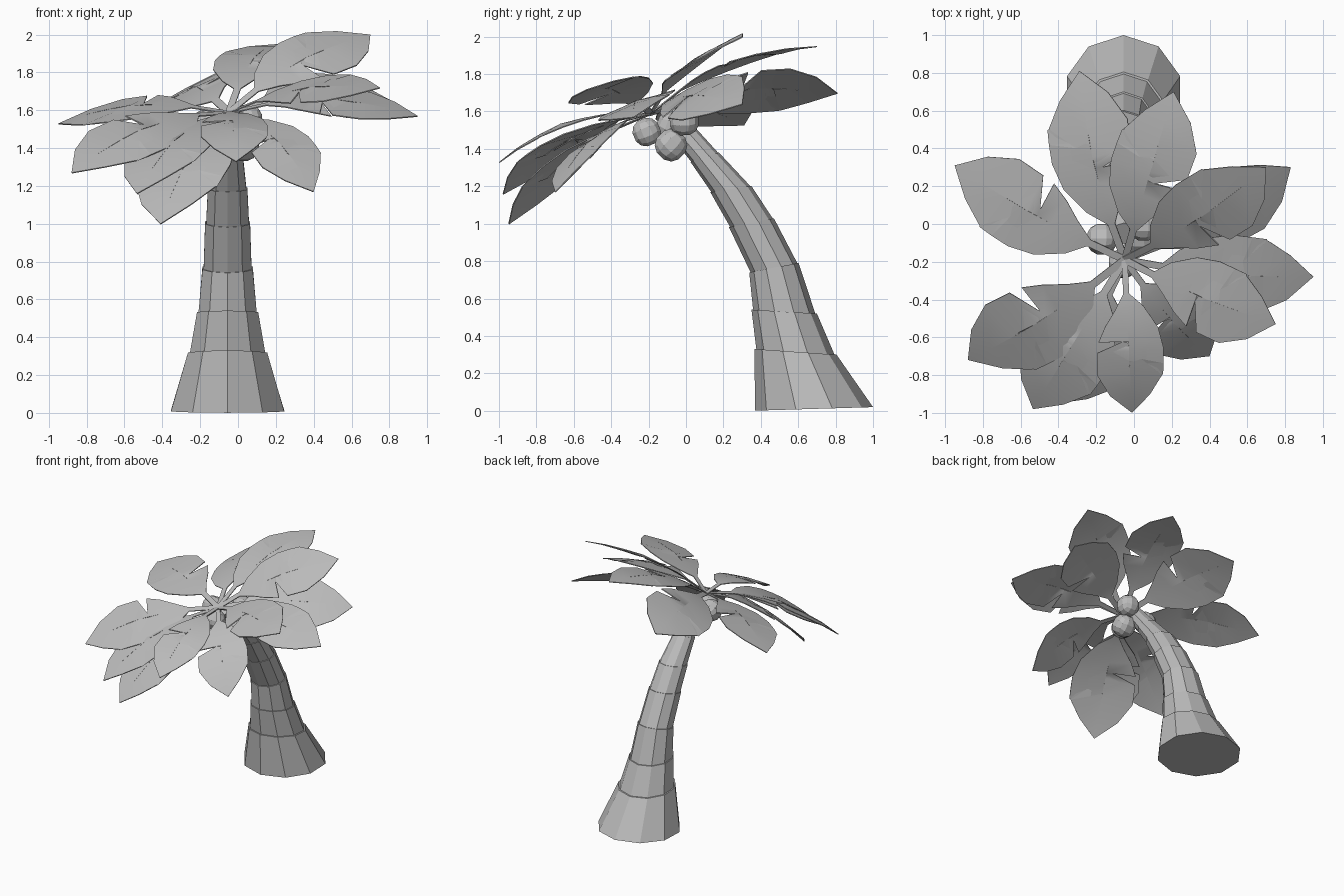
import bpy, bmesh, math
from mathutils import Vector, Matrix

if "Cube" in bpy.data.objects:
    bpy.data.objects.remove(bpy.data.objects["Cube"])

grey = bpy.data.materials.new("plain grey")
grey.use_nodes = True
grey.diffuse_color = (0.5, 0.5, 0.5, 1)
grey.node_tree.nodes["Principled BSDF"].inputs["Base Color"].default_value = (0.5, 0.5, 0.5, 1)


def finish(bm, name, angle=None):
    bmesh.ops.recalc_face_normals(bm, faces=bm.faces)
    mesh = bpy.data.meshes.new(name)
    bm.to_mesh(mesh)
    bm.free()
    mesh.materials.append(grey)
    obj = bpy.data.objects.new(name, mesh)
    bpy.context.collection.objects.link(obj)
    if angle:
        bpy.ops.object.select_all(action="DESELECT")
        obj.select_set(True)
        bpy.context.view_layer.objects.active = obj
        bpy.ops.object.shade_smooth_by_angle(angle=math.radians(angle))


# Trunk: ten-sided rings along a bend (y, z, half width, half depth, slope)
SIDES = 10
RINGS = [
    (0.685, 0.01, 0.315, 0.315, 0.03),
    (0.585, 0.315, 0.22, 0.22, -0.07),
    (0.525, 0.53, 0.17, 0.175, -0.06),
    (0.47, 0.765, 0.14, 0.132, 0.19),
    (0.35, 1.005, 0.125, 0.12, 0.2),
    (0.24, 1.185, 0.11, 0.11, 0.15),
    (0.10, 1.355, 0.085, 0.075, 0.35),
    (-0.05, 1.53, 0.06, 0.055, 0.6),
]


def trunk_ring(bm, ring, scale):
    y, z, half_w, half_d, slope = ring
    verts = []
    for i in range(SIDES):
        a = math.tau * i / SIDES + math.pi / 2
        dy = scale * half_d * math.sin(a)
        verts.append(bm.verts.new((-0.055 + scale * half_w * math.cos(a), y + dy, z + slope * dy)))
    return verts


bm = bmesh.new()
loops = []
for i, ring in enumerate(RINGS):
    loops.append(trunk_ring(bm, ring, 1.0))
    if 0 < i < len(RINGS) - 1:
        loops.append(trunk_ring(bm, ring, 0.95))   # small ledge at each joint
for low, high in zip(loops, loops[1:]):
    for i in range(SIDES):
        j = (i + 1) % SIDES
        bm.faces.new((low[i], low[j], high[j], high[i]))
bm.faces.new(loops[0])
bm.faces.new(loops[-1])
finish(bm, "trunk")

# Coconuts: cubes rounded into balls
COCONUTS = [((-0.06, -0.21, 1.49), 0.08), ((0.03, -0.08, 1.42), 0.09),
            ((-0.17, -0.08, 1.52), 0.085), ((0.05, -0.01, 1.55), 0.085)]
for n, (centre, radius) in enumerate(COCONUTS, 1):
    bm = bmesh.new()
    bmesh.ops.create_cube(bm, size=2)
    bmesh.ops.subdivide_edges(bm, edges=bm.edges[:], cuts=2, use_grid_fill=True)
    for v in bm.verts:
        v.co = Vector(centre) + Matrix.Rotation(0.4 * n, 3, "X") @ v.co.normalized() * radius
    finish(bm, f"coconut_{n}")

# Leaf outline: (spine position, along, across) for each side, with cut notches
LEFT = [(0, 0, .02), (.2, .2, .02), (.28, .28, .11), (.42, .42, .2), (.55, .56, .23),
        (.63, .66, .225), (.64, .62, .08), (.67, .74, .21), (.85, .87, .125), (1, 1, 0)]
RIGHT = [(0, 0, .02), (.2, .2, .02), (.28, .3, .08), (.42, .4, .15), (.5, .5, .2),
         (.51, .5, .04), (.55, .57, .21), (.7, .72, .22), (.85, .87, .14), (1, 1, 0)]
HUB = Vector((-0.05, -0.19, 1.59))


def make_leaf(name, tip, roll, lift, width):
    """Blade from the hub to the tip; positive roll raises its left side."""
    along = Vector(tip) - HUB
    flat_side = Vector((-along.y, along.x, 0)).normalized()
    side = Matrix.Rotation(math.radians(roll), 3, along.normalized()) @ flat_side
    up = along.cross(side).normalized()

    def place(u, v):
        arch = lift * 4 * u * (1 - u)
        return HUB + along * u + side * v * width + up * (arch - 0.2 * v * v)

    bm = bmesh.new()
    for outline, sign in ((LEFT, 1), (RIGHT, -1)):
        spine = [bm.verts.new(place(s, 0)) for s, u, v in outline]
        edge = [bm.verts.new(place(u, v * sign)) for s, u, v in outline[:-1]] + [spine[-1]]
        for i in range(len(outline) - 1):
            face = list(dict.fromkeys((spine[i], spine[i + 1], edge[i + 1], edge[i])))
            bm.faces.new(face if sign > 0 else face[::-1])
    bmesh.ops.remove_doubles(bm, verts=bm.verts, dist=0.0005)
    bmesh.ops.recalc_face_normals(bm, faces=bm.faces)
    bmesh.ops.solidify(bm, geom=bm.faces[:], thickness=0.006)
    finish(bm, name, 35)


# Leaves: tip, roll, arch height, width
LEAVES = {
    "leaf_right": ((-.95, .31, 1.53), -18, .07, 1.0),
    "leaf_front_right": ((-.88, -.72, 1.27), -20, .09, 1.05),
    "leaf_front_low_outer": ((-.535, -.98, 1.16), 0, .09, 1.0),
    "leaf_front_low_inner": ((-.41, -.95, 1.0), 0, .08, 1.1),
    "leaf_front": ((-.01, -1, 1.33), 0, .09, .8),
    "leaf_front_left": ((.40, -.70, 1.17), 15, .09, .85),
    "leaf_left_high": ((.75, -.53, 1.72), 20, .06, .95),
    "leaf_left": ((.95, -.28, 1.57), 20, .08, .95),
    "leaf_back_left_top": ((.70, .30, 2.0), 25, .07, 1.0),
    "leaf_back_left": ((.83, .30, 1.64), 32, .08, 1.0),
    "leaf_back": ((-.29, .81, 1.70), -28, .08, 1.1),
    "leaf_back_top": ((.21, .70, 1.95), 0, .09, .95),
}
for name, (tip, roll, lift, width) in LEAVES.items():
    make_leaf(name, tip, roll, lift, width)
